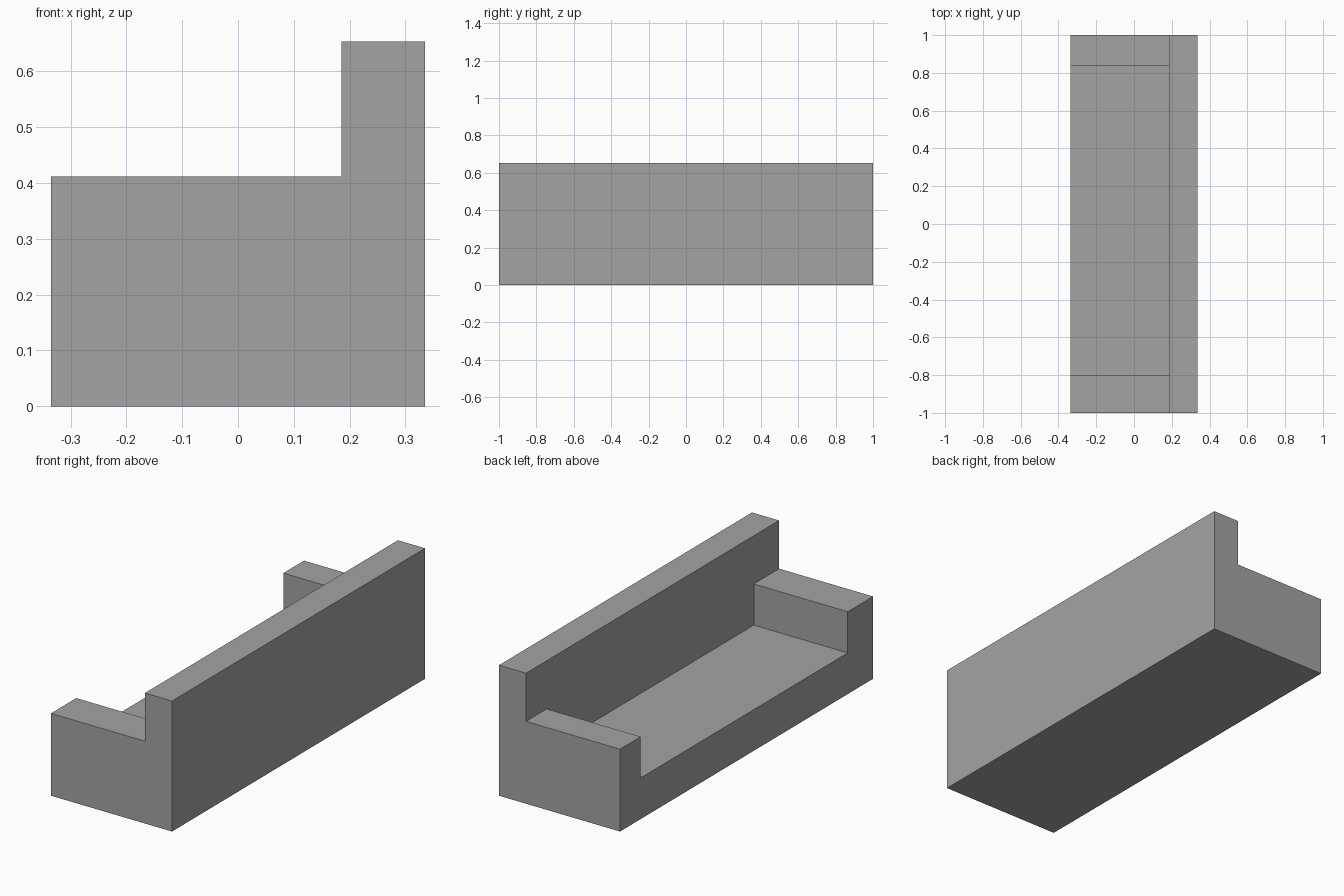
import bpy
import bmesh
import math

if "Cube" in bpy.data.objects:
    bpy.data.objects.remove(bpy.data.objects["Cube"], do_unlink=True)

HALF_DEPTH = 0.335    # x, backrest on the +x side
HALF_LENGTH = 1.0     # y
BACK_X = 0.185        # inner face of the backrest
BACK_TOP, ARM_TOP, SEAT_TOP = 0.653, 0.412, 0.206
FRONT_ARM_Y, REAR_ARM_Y = -0.80, 0.837


def material(name, rgb):
    mat = bpy.data.materials.new(name)
    mat.use_nodes = True
    color = (*rgb, 1.0)
    mat.diffuse_color = color
    mat.node_tree.nodes["Principled BSDF"].inputs["Base Color"].default_value = color
    return mat


def prism(name, profile, y0, y1):
    """Extrude an (x, z) profile along y into a closed solid."""
    bm = bmesh.new()
    face = bm.faces.new([bm.verts.new((x, y0, z)) for x, z in profile])
    new = bmesh.ops.extrude_face_region(bm, geom=[face])["geom"]
    verts = [v for v in new if isinstance(v, bmesh.types.BMVert)]
    bmesh.ops.translate(bm, verts=verts, vec=(0, y1 - y0, 0))
    bmesh.ops.recalc_face_normals(bm, faces=bm.faces)
    mesh = bpy.data.meshes.new(name)
    bm.to_mesh(mesh)
    bm.free()
    obj = bpy.data.objects.new(name, mesh)
    bpy.context.collection.objects.link(obj)
    return obj


# Sofa body: L-shaped side profile, full length
sofa = prism("sofa_body", [
    (-HALF_DEPTH, 0), (HALF_DEPTH, 0), (HALF_DEPTH, BACK_TOP),
    (BACK_X, BACK_TOP), (BACK_X, ARM_TOP), (-HALF_DEPTH, ARM_TOP),
], -HALF_LENGTH, HALF_LENGTH)
sofa.data.materials.append(material("grey_upholstery", (0.37, 0.37, 0.37)))

# Seat well: cut between the two armrests
cutter = prism("seat_well_cutter", [
    (-HALF_DEPTH - 0.1, SEAT_TOP), (BACK_X, SEAT_TOP),
    (BACK_X, ARM_TOP + 0.1), (-HALF_DEPTH - 0.1, ARM_TOP + 0.1),
], FRONT_ARM_Y, REAR_ARM_Y)
cutter.hide_render = True

cut = sofa.modifiers.new("seat_well", 'BOOLEAN')
cut.operation = 'DIFFERENCE'
cut.solver = 'EXACT'
cut.object = cutter
bpy.context.view_layer.objects.active = sofa
bpy.ops.object.modifier_apply(modifier=cut.name)
bpy.data.objects.remove(cutter, do_unlink=True)

# Merge coplanar faces left by the cut
bm = bmesh.new()
bm.from_mesh(sofa.data)
bmesh.ops.remove_doubles(bm, verts=bm.verts, dist=0.0001)
bmesh.ops.dissolve_limit(bm, angle_limit=math.radians(1),
                         verts=bm.verts, edges=bm.edges)
for face in bm.faces:
    face.material_index = 0
    face.smooth = False
bm.to_mesh(sofa.data)
bm.free()
